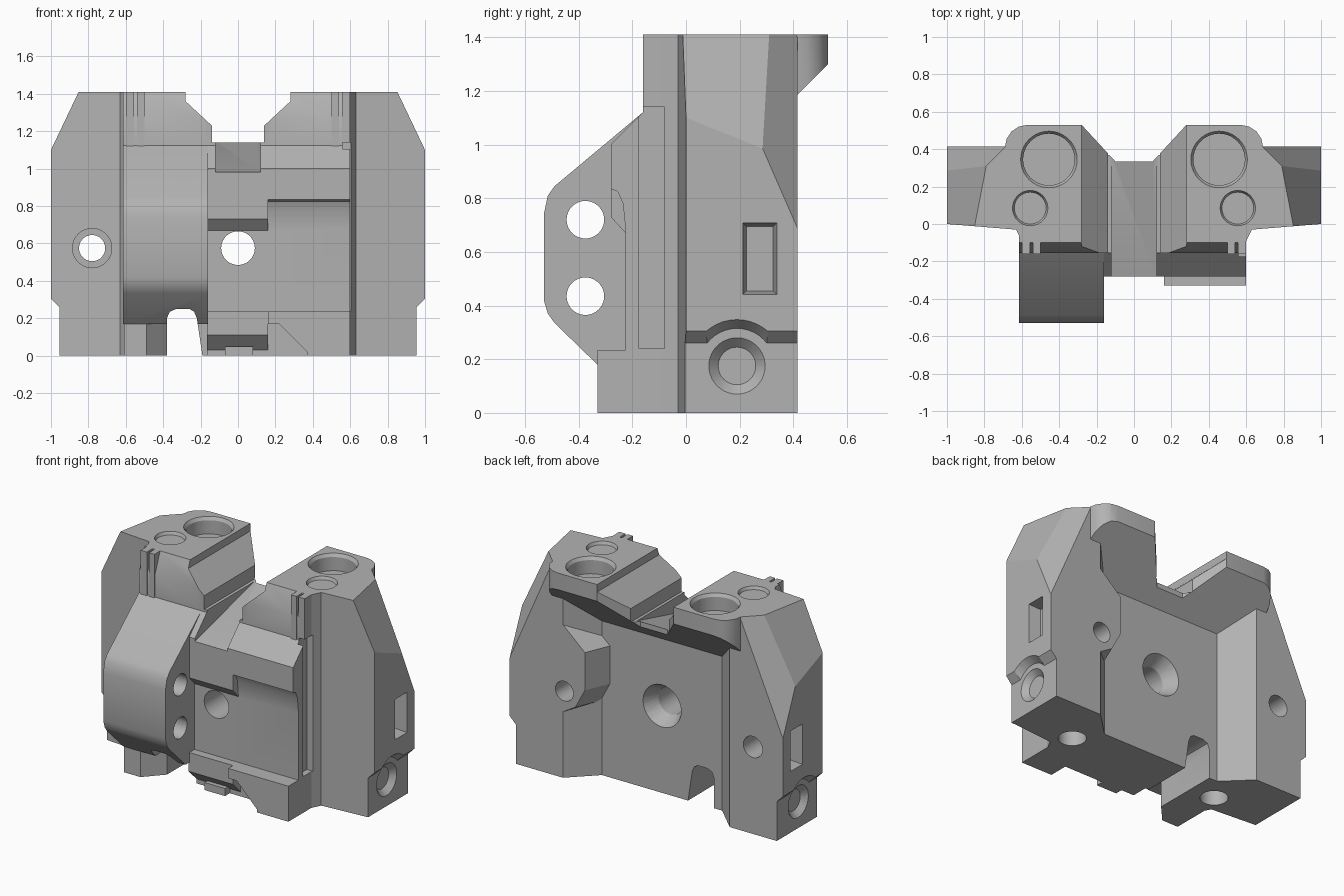
import bpy, bmesh, math
from mathutils import Vector

cube = bpy.data.objects.get("Cube")
if cube:
    bpy.data.objects.remove(cube, do_unlink=True)

grey = bpy.data.materials.new("machined_grey")
grey.use_nodes = True
grey.diffuse_color = (0.45, 0.45, 0.45, 1)
grey.node_tree.nodes["Principled BSDF"].inputs["Base Color"].default_value = grey.diffuse_color


def finish(name, bm):
    bmesh.ops.recalc_face_normals(bm, faces=bm.faces)
    mesh = bpy.data.meshes.new(name)
    bm.to_mesh(mesh)
    bm.free()
    mesh.materials.append(grey)
    ob = bpy.data.objects.new(name, mesh)
    bpy.context.collection.objects.link(ob)
    return ob


def place(axis, a, b, t):
    return {"x": (t, a, b), "y": (a, t, b), "z": (a, b, t)}[axis]


def prism_mesh(axis, pts, lo, hi):
    bm = bmesh.new()
    rings = [[bm.verts.new(place(axis, a, b, t)) for a, b in pts] for t in (lo, hi)]
    for ring in rings:
        bm.faces.new(ring)
    n = len(pts)
    for i in range(n):
        j = (i + 1) % n
        bm.faces.new((rings[0][i], rings[0][j], rings[1][j], rings[1][i]))
    return bm


def prism(name, axis, pts, lo, hi):
    return finish(name, prism_mesh(axis, pts, lo, hi))


def box(name, x0, x1, y0, y1, z0, z1):
    return prism(name, "z", [(x0, y0), (x1, y0), (x1, y1), (x0, y1)], z0, z1)


def hull(name, points):
    bm = bmesh.new()
    for p in points:
        bm.verts.new(p)
    bmesh.ops.convex_hull(bm, input=bm.verts)
    return finish(name, bm)


def cone(name, axis, a, b, t0, r0, t1, r1):
    ang = [math.tau * i / 40 for i in range(40)]
    return hull(name, [place(axis, a + r * math.cos(w), b + r * math.sin(w), t)
                       for t, r in ((t0, r0), (t1, r1)) for w in ang])


def combine(target, other, operation):
    mod = target.modifiers.new("join", "BOOLEAN")
    mod.operation, mod.object, mod.solver = operation, other, "EXACT"
    with bpy.context.temp_override(object=target, active_object=target, selected_objects=[target]):
        bpy.ops.object.modifier_apply(modifier=mod.name)
    bpy.data.objects.remove(other, do_unlink=True)


def mirrored(half):
    return half + [(-x, y) for x, y in reversed(half)]


def bevel_cut(bm, corner, normal):
    # Slices off everything beyond a plane and caps the opening
    cut = bmesh.ops.bisect_plane(bm, geom=bm.verts[:] + bm.edges[:] + bm.faces[:], dist=1e-5,
                                 plane_co=corner, plane_no=normal, clear_outer=True)
    edges = [e for e in cut["geom_cut"] if isinstance(e, bmesh.types.BMEdge)]
    bmesh.ops.holes_fill(bm, edges=edges, sides=0)


# Main body with end pillars, sloped shoulders and cut rear corners
plan = mirrored([(0.44, 0.25), (0.61, 0.415), (1, 0.415), (1, 0), (0.63, -0.03), (0.6, -0.09)])
bm = prism_mesh("z", plan, 0, 1.41)
shoulder = Vector((0.85, 0, 1.41))
slope = (Vector((1, 0, 1.1)) - shoulder).cross(Vector((0.79, 0.31, 1.41)) - shoulder)
if slope.x < 0:
    slope.negate()
for s in (1, -1):
    bevel_cut(bm, (s * 0.85, 0, 1.41), (s * slope.x, slope.y, slope.z))
    bevel_cut(bm, (s * 0.79, 0.31, 1.41), (s, 1, 0.437))
body = finish("housing_body", bm)

# Rear overhang with a sloped underside
overhang = prism("rear_overhang", "x", [(0.1, 1.41), (0.6, 1.41), (0.6, 1.3), (0.53, 1.3), (0.24, 1.01), (0.1, 1.01)], -0.9, 0.9)
arc = [(0.57 + 0.12 * math.sin(w), 0.41 + 0.12 * math.cos(w)) for w in (0, 0.4, 0.8, 1.2, 1.57)]
overhang_plan = prism("overhang_plan", "z", mirrored([(0.1, 0.335), (0.28, 0.53)] + arc + [(0.69, 0.15)]), 0.9, 1.41)
combine(overhang, overhang_plan, "INTERSECT")
combine(body, overhang, "UNION")

# Front slab: a left part with a high lip and a middle part with a low lip
crown = [(0.1, 1.41), (-0.1, 1.41), (-0.155, 1.27), (-0.155, 1.125)]
high_lip = [(-0.28, 1), (-0.28, 0.835), (-0.255, 0.825), (-0.235, 0.78), (-0.225, 0.68), (-0.225, 0), (0.1, 0)]
low_lip = [(-0.28, 1), (-0.28, 0.73), (-0.225, 0.67), (-0.225, 0.235), (-0.28, 0.235),
           (-0.28, 0.11), (-0.2, 0.03), (-0.2, 0), (0.1, 0)]
clamp = [(-0.49, 0.845), (-0.515, 0.81), (-0.53, 0.74), (-0.53, 0.42), (-0.515, 0.37),
         (-0.49, 0.335), (-0.32, 0.17), (0.1, 0.17)]
left_slab = prism("left_slab", "x", crown + high_lip, 0.155, 0.6)
undercut = prism("undercut", "y", [(0.1, -0.1), (0.37, -0.1), (0.37, 0.02), (0.22, 0.17), (0.1, 0.17)], -0.5, -0.2)
combine(left_slab, undercut, "DIFFERENCE")
parts = [
    left_slab,
    prism("middle_slab", "x", crown + low_lip, -0.165, 0.16),
    prism("clamp_block", "x", crown + clamp, -0.615, -0.16),
    prism("left_base", "y", [(0.16, 0.235), (0.16, 0.17), (0.22, 0.17), (0.37, 0.02),
                             (0.37, 0), (0.6, 0), (0.6, 0.235)], -0.33, 0),
    prism("right_foot", "z", [(-0.61, -0.32), (-0.49, -0.32), (-0.38, -0.2), (-0.38, 0.1), (-0.61, 0.1)], 0, 0.3),
    box("center_key", -0.07, 0.08, -0.25, 0, 0, 0.05),
]
# Narrow upright ribs beside the crown
for s in (1, -1):
    for a, b in ((0.5, 0.54), (0.555, 0.6)):
        parts.append(box("crown_rib", min(s * a, s * b), max(s * a, s * b), -0.16, 0, 1.1, 1.41))
# Bolt boss on the back
boss = [(0.62, 1.02), (0.45, 0.87), (0.45, 0.62), (0.52, 0.49), (0.62, 0.43)]
parts.append(hull("rear_boss", [(x, 0.414, z) for x, z in boss] + [(x - 0.09, 0.2, z) for x, z in boss]))
for part in parts:
    combine(body, part, "UNION")

# Openings: saddle, sloped channel, bottom notch, side slot
cutters = [
    prism("saddle", "y", [(-x, z) for x, z in ((0.28, 1.6), (0.28, 1.36), (0.14, 1.23), (0.14, 1.14))]
          + [(0.14, 1.14), (0.14, 1.23), (0.28, 1.36), (0.28, 1.6)], -1, 1),
    prism("channel", "x", [(-0.4, 0.95), (0.36, 1.145), (0.36, 1.3), (-0.4, 1.3)], -0.12, 0.12),
    prism("bottom_notch", "y", [(-0.38, -0.1), (-0.38, 0.2), (-0.365, 0.235), (-0.33, 0.25), (-0.26, 0.25),
                                (-0.235, 0.235), (-0.22, 0.2), (-0.175, -0.1)], -1, 1),
    box("side_slot", 0.56, 0.7, -0.175, -0.08, 0.24, 1.14),
    cone("center_hole", "y", 0, 0.575, -1, 0.09, 1, 0.09),
    cone("center_sink", "y", 0, 0.575, 0.15, 0.085, 0.27, 0.15),
    cone("right_bolt_hole", "y", -0.78, 0.575, -1, 0.07, 1, 0.07),
    cone("right_bolt_sink", "y", -0.78, 0.575, -0.2, 0.105, 0.03, 0.105),
    cone("boss_hole", "y", 0.6, 0.575, 0.2, 0.065, 1, 0.065),
    cone("upper_cross_hole", "x", -0.375, 0.72, -1, 0.07, 0, 0.07),
    cone("lower_cross_hole", "x", -0.375, 0.435, -1, 0.07, 0, 0.07),
]
# Openings repeated on both ends
for s in (1, -1):
    cutters += [
        prism("end_step", "y", [(s * 1.1, -0.1), (s * 0.955, -0.1), (s * 0.955, 0.26), (s * 1.0, 0.305),
                                (s * 1.1, 0.305)], -0.2, 0.6),
        cone("end_relief", "x", 0.19, 0.175, s * 0.955, 0.14, s * 1.01, 0.18),
        cone("end_hole", "x", 0.19, 0.175, s * 0.7, 0.07, s * 1.1, 0.07),
        cone("end_sink", "x", 0.19, 0.175, s * 0.92, 0.07, s * 0.96, 0.11),
        hull("end_pocket", [(s * x, y, z) for x, g in ((0.92, 0.015), (1.01, 0))
                            for y in (0.21 + g, 0.34 - g) for z in (0.44 + g, 0.71 - g)]),
        cone("large_bore", "z", s * 0.455, 0.345, 1.3, 0.138, 1.5, 0.138),
        cone("large_bore_rim", "z", s * 0.455, 0.345, 1.39, 0.138, 1.411, 0.152),
        cone("small_bore", "z", s * 0.555, 0.085, -1, 0.085, 2, 0.085),
        cone("small_bore_rim", "z", s * 0.555, 0.085, 1.39, 0.085, 1.411, 0.095),
    ]
for cutter in cutters:
    combine(body, cutter, "DIFFERENCE")

# Smooth round surfaces, keep machined edges crisp
bpy.ops.object.select_all(action="DESELECT")
body.select_set(True)
bpy.context.view_layer.objects.active = body
bpy.ops.object.shade_smooth_by_angle(angle=math.radians(25))
